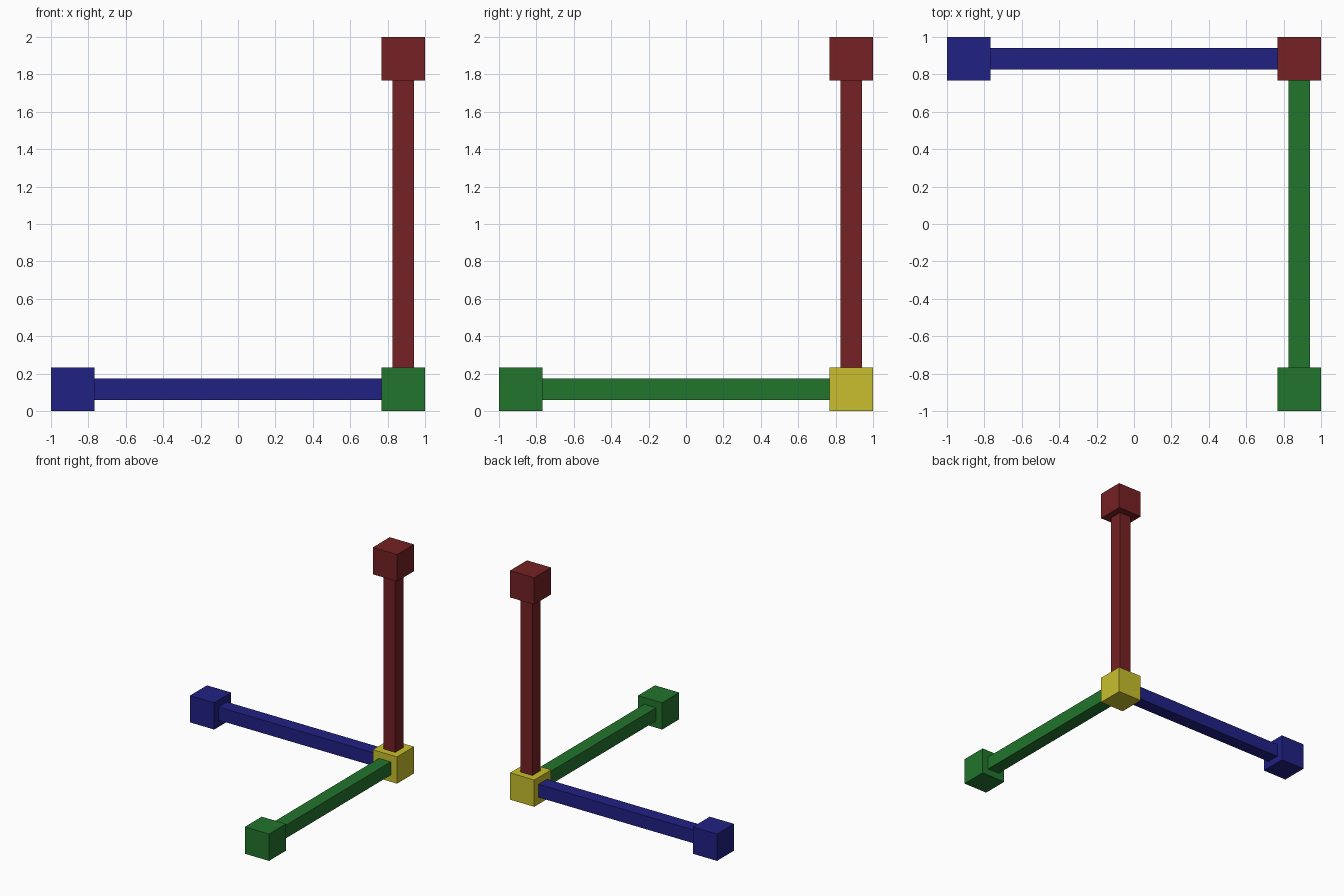
import bpy
import bmesh
from mathutils import Vector

if "Cube" in bpy.data.objects:
    bpy.data.objects.remove(bpy.data.objects["Cube"])

CUBE = 0.234            # edge of the end cubes
BAR = 0.115             # thickness of the bars
SPAN = 2.0 - CUBE       # distance between cube centres
CORNER = Vector((1 - CUBE / 2, 1 - CUBE / 2, CUBE / 2))


def material(name, rgb):
    m = bpy.data.materials.new(name)
    m.diffuse_color = (*rgb, 1.0)
    m.use_nodes = True
    m.node_tree.nodes["Principled BSDF"].inputs["Base Color"].default_value = m.diffuse_color
    return m


def box(name, centre, size, mat):
    bm = bmesh.new()
    bmesh.ops.create_cube(bm, size=1.0)
    bmesh.ops.scale(bm, vec=size, verts=bm.verts)
    mesh = bpy.data.meshes.new(name)
    bm.to_mesh(mesh)
    bm.free()
    mesh.materials.append(mat)
    ob = bpy.data.objects.new(name, mesh)
    ob.location = centre
    bpy.context.collection.objects.link(ob)
    return ob


# Corner cube where the three arms meet
box("corner_cube", CORNER, (CUBE,) * 3, material("yellow", (0.58, 0.52, 0.026)))

# Three arms: a bar between the corner and an end cube
arms = [
    ("left_arm", Vector((-1, 0, 0)), material("dark blue", (0.015, 0.015, 0.235))),
    ("front_arm", Vector((0, -1, 0)), material("green", (0.016, 0.178, 0.026))),
    ("upright_arm", Vector((0, 0, 1)), material("dark red", (0.178, 0.015, 0.017))),
]
for name, direction, mat in arms:
    size = [SPAN - CUBE if abs(c) > 0.5 else BAR for c in direction]
    box(name + "_bar", CORNER + direction * SPAN / 2, size, mat)
    box(name + "_end_cube", CORNER + direction * SPAN, (CUBE,) * 3, mat)
